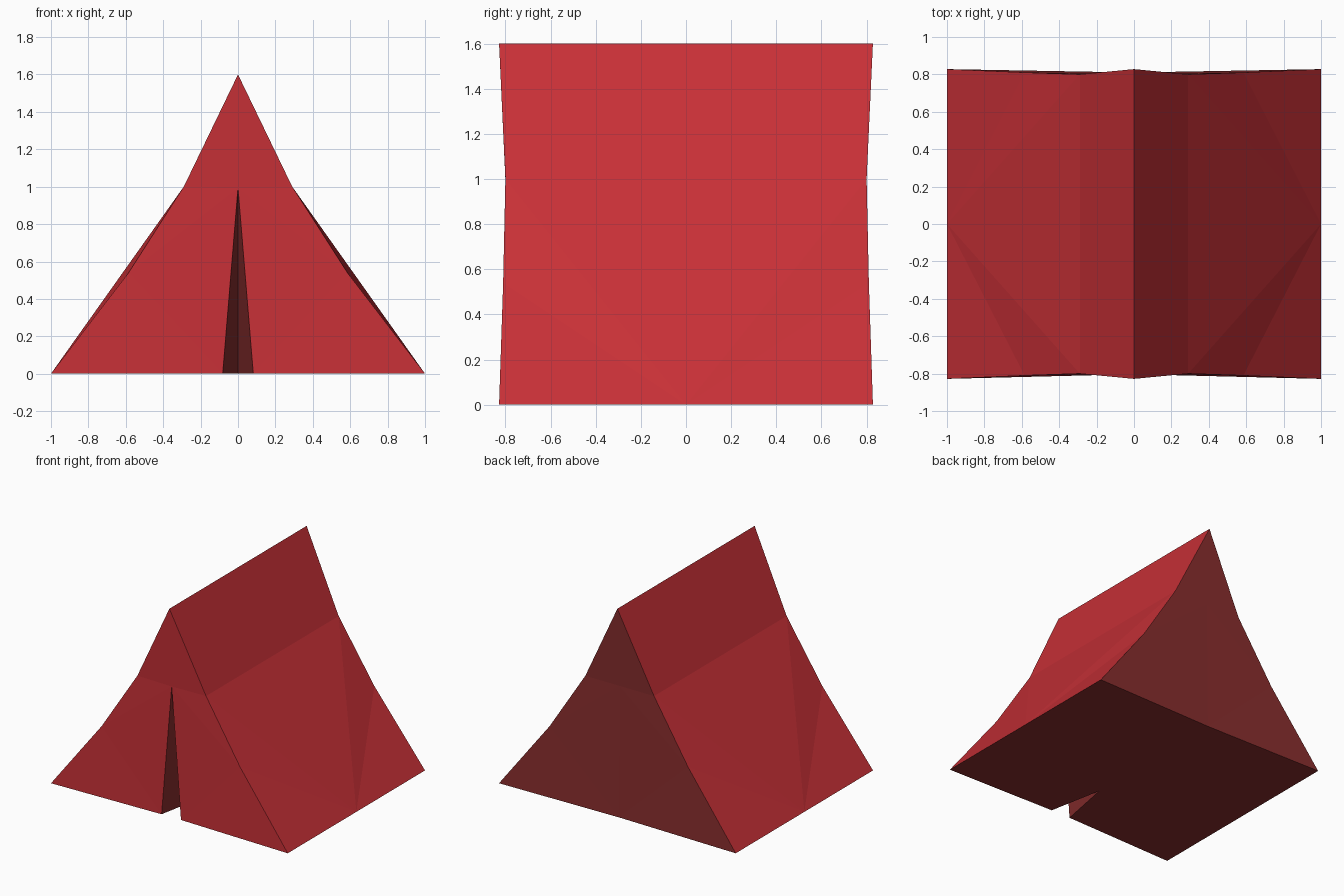
import bpy, bmesh

if "Cube" in bpy.data.objects:
    bpy.data.objects.remove(bpy.data.objects["Cube"])

# Two canvas colours
COLOURS = {"canvas_red": (0.58, 0.030, 0.038, 1.0), "dark_lining": (0.25, 0.027, 0.027, 1.0)}
RED, DARK = 0, 1

# Sagging end profile, ridge to ground: half width, height, end depth
PROFILE = [(0, 1.6, 0.828), (0.29, 1.0, 0.80), (0.585, 0.54, 0.81), (1.0, 0, 0.828)]
SLIT_TOP = (0, -0.80, 0.995)
SLIT_BASE = (0.082, -0.805, 0)
SLIT_TIP = (0, -0.38, 0)

bm = bmesh.new()


def face(side, colour, *points):
    f = bm.faces.new([bm.verts.new((side * x, y, z)) for x, y, z in points])
    f.material_index = colour


for side in (1, -1):
    ridge_f, knee_f, sag_f, foot_f = [(x, -d, z) for x, z, d in PROFILE]
    ridge_b, knee_b, sag_b, foot_b = [(x, d, z) for x, z, d in PROFILE]
    foot_m = (1.0, 0, 0)
    back_top, back_base = (0, 0.80, 1.0), (0, 0.81, 0)

    # Roof: upper slope, then a lower slope pulled tight to a mid peg
    face(side, RED, ridge_f, knee_f, knee_b, ridge_b)
    face(side, RED, knee_f, foot_m, knee_b)
    for knee, sag, foot in ((knee_f, sag_f, foot_f), (knee_b, sag_b, foot_b)):
        face(side, RED, knee, sag, foot_m)
        face(side, RED, sag, foot, foot_m)

    # Front wall beside the door slit
    face(side, RED, ridge_f, knee_f, SLIT_TOP)
    face(side, RED, SLIT_TOP, knee_f, sag_f)
    face(side, RED, SLIT_TOP, sag_f, SLIT_BASE)
    face(side, RED, SLIT_BASE, sag_f, foot_f)
    # Dark inner wall of the slit
    face(side, DARK, SLIT_TOP, SLIT_BASE, SLIT_TIP)

    # Dark back wall
    face(side, DARK, ridge_b, knee_b, back_top)
    face(side, DARK, back_top, knee_b, sag_b)
    face(side, DARK, back_top, sag_b, back_base)
    face(side, DARK, back_base, sag_b, foot_b)

    # Dark floor
    face(side, DARK, SLIT_TIP, SLIT_BASE, foot_f, foot_m)
    face(side, DARK, SLIT_TIP, foot_m, foot_b, back_base)

bmesh.ops.remove_doubles(bm, verts=bm.verts[:], dist=0.0005)
bmesh.ops.recalc_face_normals(bm, faces=bm.faces[:])

mesh = bpy.data.meshes.new("tent")
bm.to_mesh(mesh)
bm.free()
for name, colour in COLOURS.items():
    material = bpy.data.materials.new(name)
    material.diffuse_color = colour
    material.use_nodes = True
    material.node_tree.nodes["Principled BSDF"].inputs["Base Color"].default_value = material.diffuse_color
    mesh.materials.append(material)
tent = bpy.data.objects.new("tent", mesh)
bpy.context.collection.objects.link(tent)
